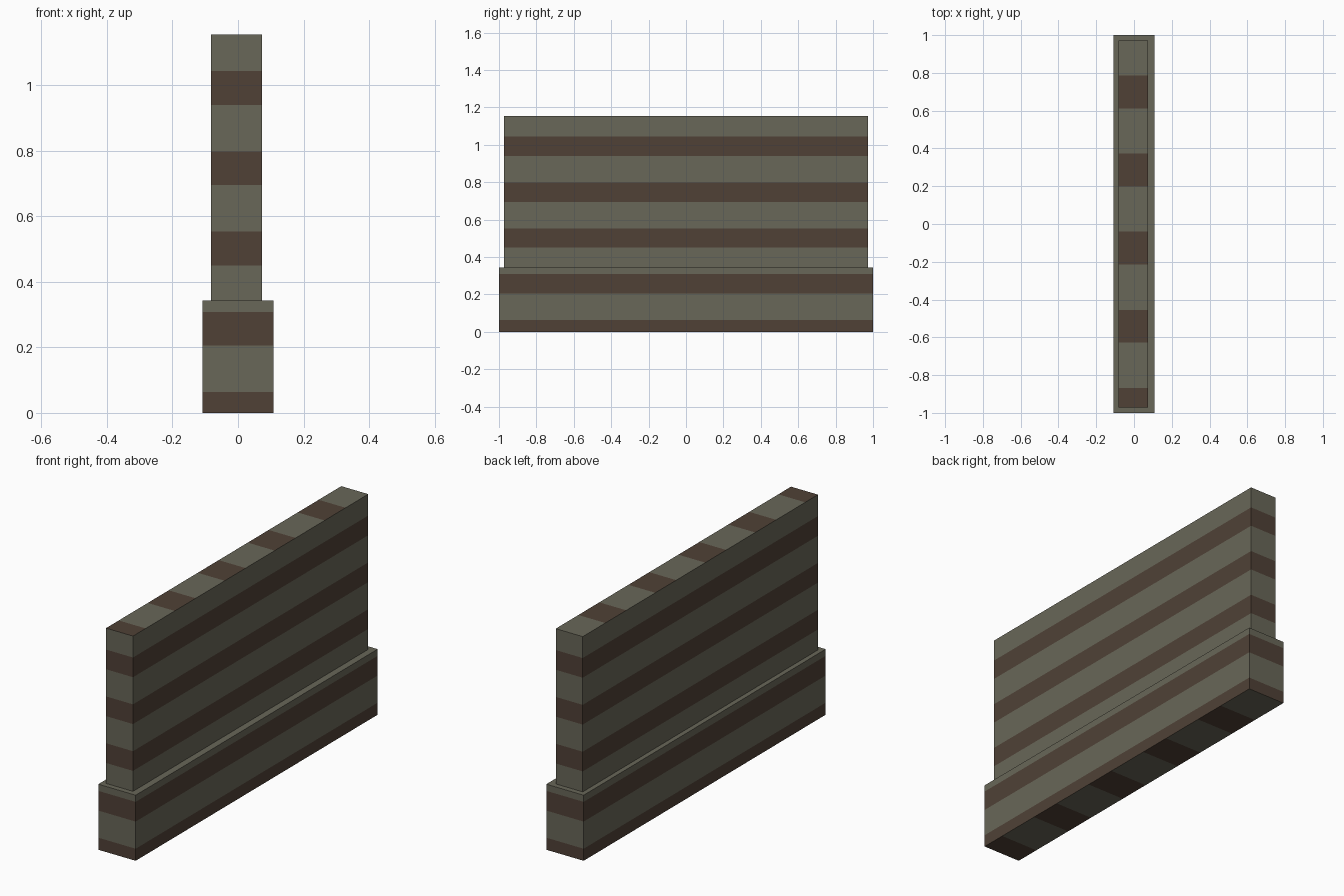
import bpy
import bmesh
from mathutils import Vector

cube = bpy.data.objects.get("Cube")
if cube:
    bpy.data.objects.remove(cube, do_unlink=True)


def make_material(name, rgb):
    mat = bpy.data.materials.new(name)
    mat.use_nodes = True
    mat.diffuse_color = (*rgb, 1)
    mat.node_tree.nodes["Principled BSDF"].inputs["Base Color"].default_value = (*rgb, 1)
    return mat


MATERIALS = [make_material("grey green stone", (0.14, 0.135, 0.098)),
             make_material("brown band", (0.08, 0.053, 0.037))]

# Evenly spaced brown bands: level ones up the walls, crosswise ones on the caps
LEVEL_BANDS = [(-0.04 + 0.245 * i, 0.063 + 0.245 * i) for i in range(5)]
CROSS_BANDS = [(-1.04 + 0.413 * i, -0.867 + 0.413 * i) for i in range(5)]


def cut_bands(bm, faces, axis, bands):
    """Split the given faces at both borders of every band."""
    normal = Vector((0, 0, 0))
    normal[axis] = 1
    for border in (b for band in bands for b in band):
        geom = set(faces)
        for f in faces:
            geom.update(f.edges)
            geom.update(f.verts)
        result = bmesh.ops.bisect_plane(bm, geom=list(geom), dist=1e-5,
                                        plane_co=normal * border, plane_no=normal)
        faces = [g for g in result["geom"] if isinstance(g, bmesh.types.BMFace)]


def in_band(value, bands):
    return any(low < value < high for low, high in bands)


def banded_block(name, low, high, banded_cap):
    """Box with level bands on its sides and cross bands on one cap (1 top, -1 bottom)."""
    low, high = Vector(low), Vector(high)
    bm = bmesh.new()
    bmesh.ops.create_cube(bm, size=1)
    bmesh.ops.scale(bm, vec=high - low, verts=bm.verts)
    bmesh.ops.translate(bm, vec=(low + high) / 2, verts=bm.verts)
    bm.normal_update()
    cut_bands(bm, [f for f in bm.faces if abs(f.normal.z) < 0.5], 2, LEVEL_BANDS)
    bm.normal_update()
    cut_bands(bm, [f for f in bm.faces if f.normal.z * banded_cap > 0.5], 1, CROSS_BANDS)
    bm.normal_update()
    for f in bm.faces:
        centre = f.calc_center_median()
        if abs(f.normal.z) < 0.5:
            f.material_index = int(in_band(centre.z, LEVEL_BANDS))
        elif f.normal.z * banded_cap > 0.5:
            f.material_index = int(in_band(centre.y, CROSS_BANDS))
    mesh = bpy.data.meshes.new(name)
    bm.to_mesh(mesh)
    bm.free()
    for mat in MATERIALS:
        mesh.materials.append(mat)
    obj = bpy.data.objects.new(name, mesh)
    bpy.context.collection.objects.link(obj)
    return obj


# Wide footing with a plain ledge, and the thinner wall standing on it
banded_block("wall_base", (-0.108, -1, 0), (0.108, 1, 0.343), -1)
banded_block("wall_panel", (-0.083, -0.972, 0.343), (0.073, 0.972, 1.155), 1)
